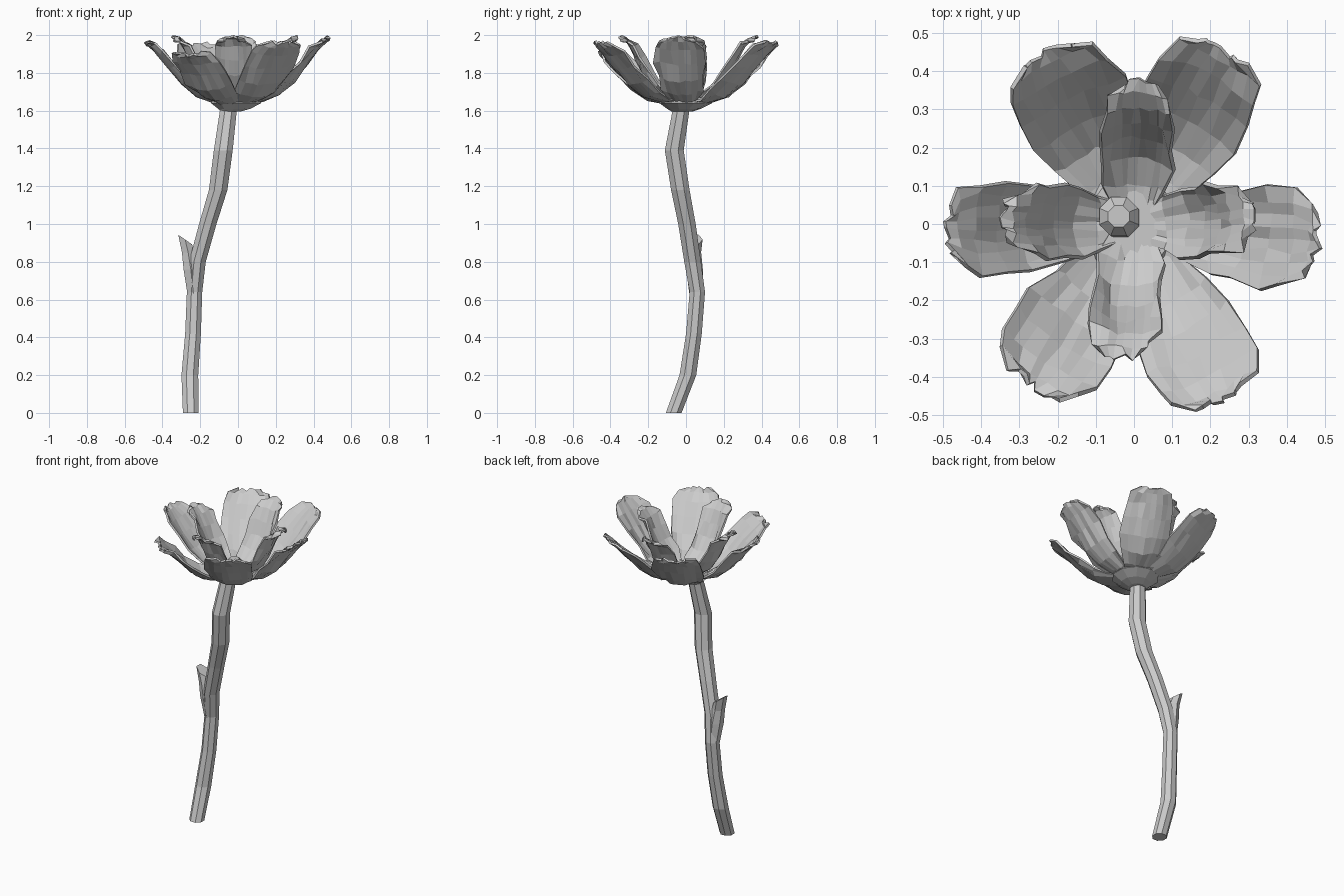
import bpy, bmesh, math, random
from mathutils import Vector

if "Cube" in bpy.data.objects:
    bpy.data.objects.remove(bpy.data.objects["Cube"])

random.seed(4)


def finish(name, bm):
    bmesh.ops.recalc_face_normals(bm, faces=bm.faces[:])
    me = bpy.data.meshes.new(name)
    bm.to_mesh(me)
    bm.free()
    ob = bpy.data.objects.new(name, me)
    bpy.context.collection.objects.link(ob)
    return ob


def tube(name, path, sides=8):
    """Loft level rings through (x, y, z, radius) points and cap both ends."""
    bm = bmesh.new()
    rings = []
    for x, y, z, r in path:
        rings.append([bm.verts.new((x + r * math.cos(a), y + r * math.sin(a), z))
                      for a in (2 * math.pi * (i + 0.5) / sides for i in range(sides))])
    for a, b in zip(rings, rings[1:]):
        for i in range(sides):
            j = (i + 1) % sides
            bm.faces.new((a[i], a[j], b[j], b[i]))
    bm.faces.new(rings[0][::-1])
    bm.faces.new(rings[-1])
    return finish(name, bm)


def petal(name, angle, profile, widths, half, cup, reach=1.0, drop=0.0):
    """Cupped petal: a (radius, z) spine swept across a width, with a ragged rim."""
    bm = bmesh.new()
    a = math.radians(angle)
    out, side = Vector((math.cos(a), math.sin(a), 0)), Vector((-math.sin(a), math.cos(a), 0))
    n, cols = len(profile), 8
    grid = []
    for k, (r, z) in enumerate(profile):
        r0, z0 = profile[max(k - 1, 0)]
        r1, z1 = profile[min(k + 1, n - 1)]
        up = (out * (z0 - z1) + Vector((0, 0, r1 - r0))).normalized()
        t = k / (n - 1)
        row = []
        for c in range(cols + 1):
            s = 2 * c / cols - 1
            rim = abs(s) == 1 or k == n - 1
            p = out * r * reach + Vector((0, 0, z - drop * t))
            p += side * s * widths[k] * half
            p += up * cup * s * s * (1 - 0.6 * t) * min(1, 3 * t)
            j = 0.012 if rim else 0.006
            p += Vector([random.uniform(-j, j) for _ in range(3)])
            p.z = min(p.z, 1.995 - 0.03 * s * s)
            row.append(bm.verts.new(p))
        grid.append(row)
    for k in range(n - 1):
        for c in range(cols):
            bm.faces.new((grid[k][c], grid[k][c + 1], grid[k + 1][c + 1], grid[k + 1][c]))
    ob = finish(name, bm)
    m = ob.modifiers.new("thickness", 'SOLIDIFY')
    m.thickness, m.offset = 0.012, 0
    return ob


# Bent stem
tube("stem", [(-0.25, -0.065, 0, 0.045), (-0.255, 0.01, 0.2, 0.048),
              (-0.238, 0.042, 0.42, 0.045), (-0.23, 0.06, 0.64, 0.044),
              (-0.215, 0.035, 0.8, 0.048), (-0.16, 0.005, 1.0, 0.05),
              (-0.105, -0.03, 1.18, 0.053), (-0.078, -0.062, 1.39, 0.054),
              (-0.05, -0.025, 1.61, 0.048)])

# Broken side shoot
shoot = tube("side_shoot", [(-0.235, 0.055, 0.62, 0.036), (-0.25, 0.045, 0.76, 0.044),
                            (-0.264, 0.042, 0.85, 0.038), (-0.28, 0.046, 0.92, 0.042)], 6)
for v in shoot.data.vertices:
    if v.co.z > 0.9:                      # slanted broken end
        v.co.z -= (v.co.x + 0.283) * 0.7

# Swelling below the petals and the flower's heart
tube("calyx", [(-0.04, -0.02, 1.595, 0.055), (-0.02, -0.01, 1.61, 0.09),
               (-0.01, 0, 1.64, 0.14), (-0.01, 0, 1.67, 0.12)], 10)
tube("flower_heart", [(-0.03, 0.01, 1.65, 0.05), (-0.04, 0.02, 1.69, 0.055),
                      (-0.04, 0.02, 1.72, 0.03)])

# Six wide outer petals: angle, half width, reach, drop
outer = [(0.02, 1.635), (0.13, 1.65), (0.22, 1.68), (0.3, 1.745),
         (0.37, 1.83), (0.43, 1.9), (0.475, 1.945), (0.495, 1.965)]
outer_w = [0.4, 0.6, 0.8, 0.95, 1.0, 0.98, 0.82, 0.5]
for i, (ang, half, reach, drop) in enumerate([(-6, 0.13, 0.98, -0.03), (63, 0.145, 1.03, 0.01),
                                              (117, 0.15, 1.01, 0.02), (182, 0.125, 0.98, 0.01),
                                              (238, 0.145, 1.01, 0.07), (296, 0.145, 1.04, 0.01)]):
    petal(f"outer_petal_{i + 1}", ang, outer, outer_w, half, 0.045, reach, drop)

# Four narrow upright inner petals
inner = [(0.02, 1.65), (0.1, 1.67), (0.17, 1.715), (0.225, 1.79),
         (0.265, 1.87), (0.3, 1.94), (0.335, 1.98), (0.36, 1.992)]
inner_w = [0.5, 0.85, 1.0, 1.0, 1.0, 0.95, 0.85, 0.5]
for i, (ang, reach) in enumerate([(3, 0.86), (87, 1.03), (178, 0.95), (265, 0.98)]):
    petal(f"inner_petal_{i + 1}", ang, inner, inner_w, 0.092, 0.05, reach)
